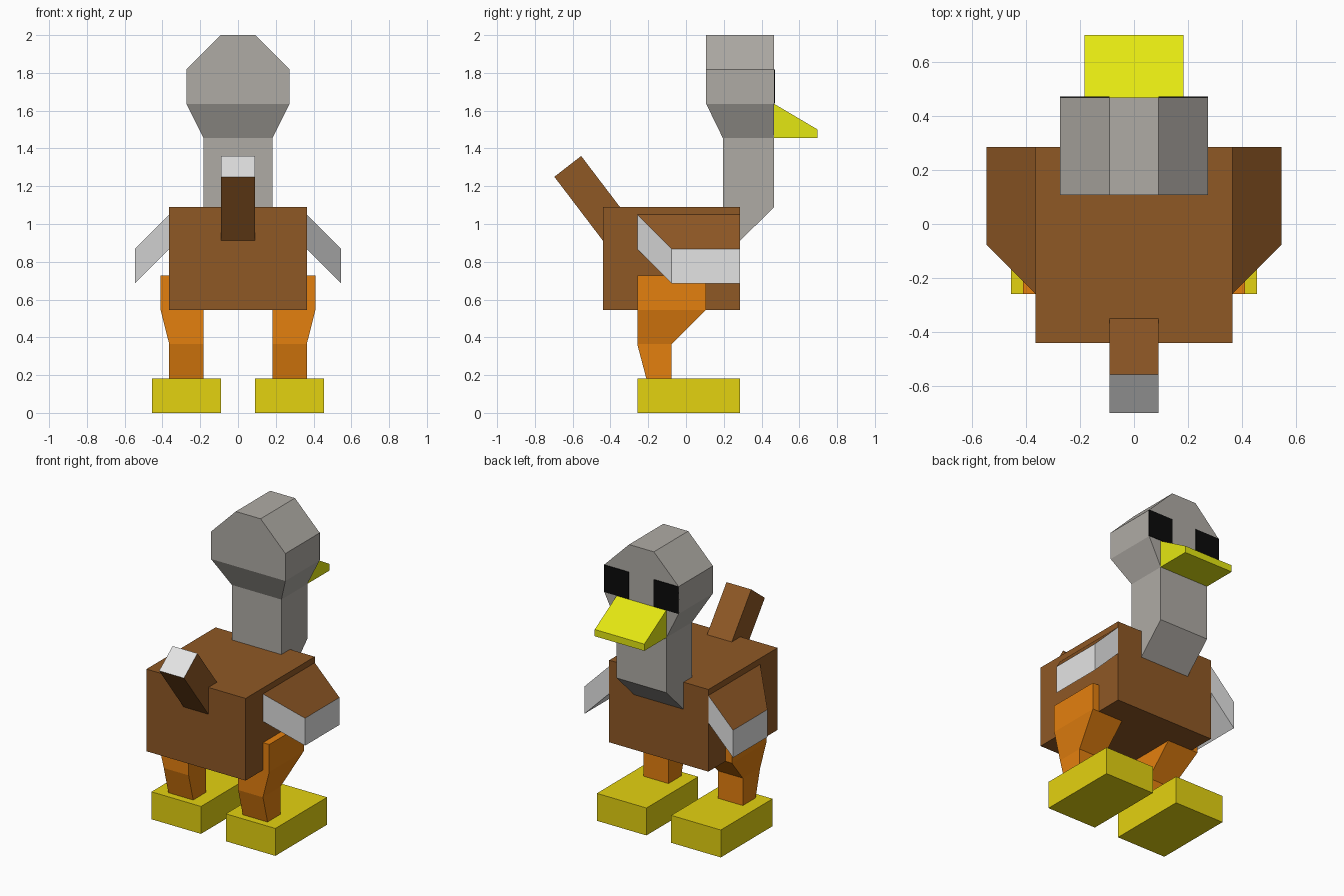
import bpy, bmesh

if "Cube" in bpy.data.objects:
    bpy.data.objects.remove(bpy.data.objects["Cube"])


def srgb(r, g, b):
    lin = lambda c: c / 12.92 if c <= 0.04045 else ((c + 0.055) / 1.055) ** 2.4
    return (lin(r / 255), lin(g / 255), lin(b / 255), 1)


def material(name, *rgb):
    m = bpy.data.materials.new(name)
    m.diffuse_color = srgb(*rgb)
    m.use_nodes = True
    m.node_tree.nodes["Principled BSDF"].inputs["Base Color"].default_value = m.diffuse_color
    return m


brown = material("brown_feathers", 143, 88, 37)
grey = material("grey_feathers", 175, 171, 165)
white = material("white_tips", 228, 228, 228)
orange = material("orange_legs", 228, 128, 15)
foot_yellow = material("foot_yellow", 228, 210, 16)
beak_yellow = material("beak_yellow", 228, 231, 18)
black = material("eye_black", 10, 10, 10)


def loft(name, rings, mats, rule=None):
    """Skin four-point rings into a closed solid; rule(normal) picks the material."""
    bm = bmesh.new()
    vs = [[bm.verts.new(p) for p in ring] for ring in rings]
    bm.faces.new(vs[0])
    bm.faces.new(vs[-1])
    for a, b in zip(vs, vs[1:]):
        for i in range(4):
            j = (i + 1) % 4
            bm.faces.new((a[i], a[j], b[j], b[i]))
    bmesh.ops.remove_doubles(bm, verts=bm.verts[:], dist=0.0005)
    bmesh.ops.recalc_face_normals(bm, faces=bm.faces[:])
    bm.normal_update()
    if rule:
        for f in bm.faces:
            f.material_index = rule(f.normal)
    me = bpy.data.meshes.new(name)
    bm.to_mesh(me)
    bm.free()
    for m in mats:
        me.materials.append(m)
    ob = bpy.data.objects.new(name, me)
    bpy.context.collection.objects.link(ob)
    return ob


def rect(x0, x1, y0, y1, z):
    return [(x0, y0, z), (x1, y0, z), (x1, y1, z), (x0, y1, z)]


def stack(name, levels, mat, s=1):
    """Loft horizontal rectangles (x0, x1, y0, y1, z), s = -1 mirrors in x."""
    return loft(name, [rect(s * a, s * b, c, d, z) for a, b, c, d, z in levels], [mat])


# Body
stack("body", [(-.364, .364, -.44, .285, .545), (-.364, .364, -.44, .285, 1.09)], brown)

# Neck with sloped breast
stack("neck", [(-.182, .182, .195, .285, .91), (-.182, .182, .195, .467, 1.09),
               (-.182, .182, .195, .467, 1.455)], grey)

# Head, widening then chamfered to a narrow crown
stack("head", [(-.182, .182, .195, .467, 1.455), (-.273, .273, .107, .467, 1.636),
               (-.273, .273, .107, .467, 1.818), (-.091, .091, .107, .467, 2.0)], grey)

# Beak wedge
stack("beak", [(-.182, .182, .467, .697, 1.455), (-.182, .182, .467, .697, 1.50),
               (-.182, .182, .467, .467, 1.636)], beak_yellow)

# Tail: slanted bar with a white end
tail_profile = [[(-.697, 1.25), (-.555, 1.36)], [(-.37, .82), (-.228, .93)]]
loft("tail", [[(-.091, *a), (.091, *a), (.091, *b), (-.091, *b)] for a, b in tail_profile],
     [brown, white], lambda n: 1 if n.y < -.3 and n.z > .3 else 0)

for side, s in (("right", 1), ("left", -1)):
    # Wing: brown on top, white on the edges
    loft(side + "_wing",
         [[(s * x, y0, z0), (s * x, .285, z0), (s * x, .285, z1), (s * x, y0, z1)]
          for x, y0, z0, z1 in ((.364, -.258, .868, 1.05), (.545, -.076, .686, .868))],
         [white, brown], lambda n: 1 if n.z > .5 else 0)
    # Leg: broad thigh tapering to the ankle, ending inside the foot
    stack(side + "_leg", [(.182, .364, -.21, -.076, .1), (.182, .364, -.21, -.076, .182),
                          (.182, .364, -.258, -.076, .364), (.182, .41, -.258, .105, .545),
                          (.182, .41, -.258, .105, .727)], orange, s)
    # Foot
    stack(side + "_foot", [(.091, .455, -.258, .285, 0), (.091, .455, -.258, .285, .182)],
          foot_yellow, s)
    # Eye plate on the face
    stack(side + "_eye", [(.091, .273, .46, .471, 1.638), (.091, .273, .46, .471, 1.818)],
          black, s)
